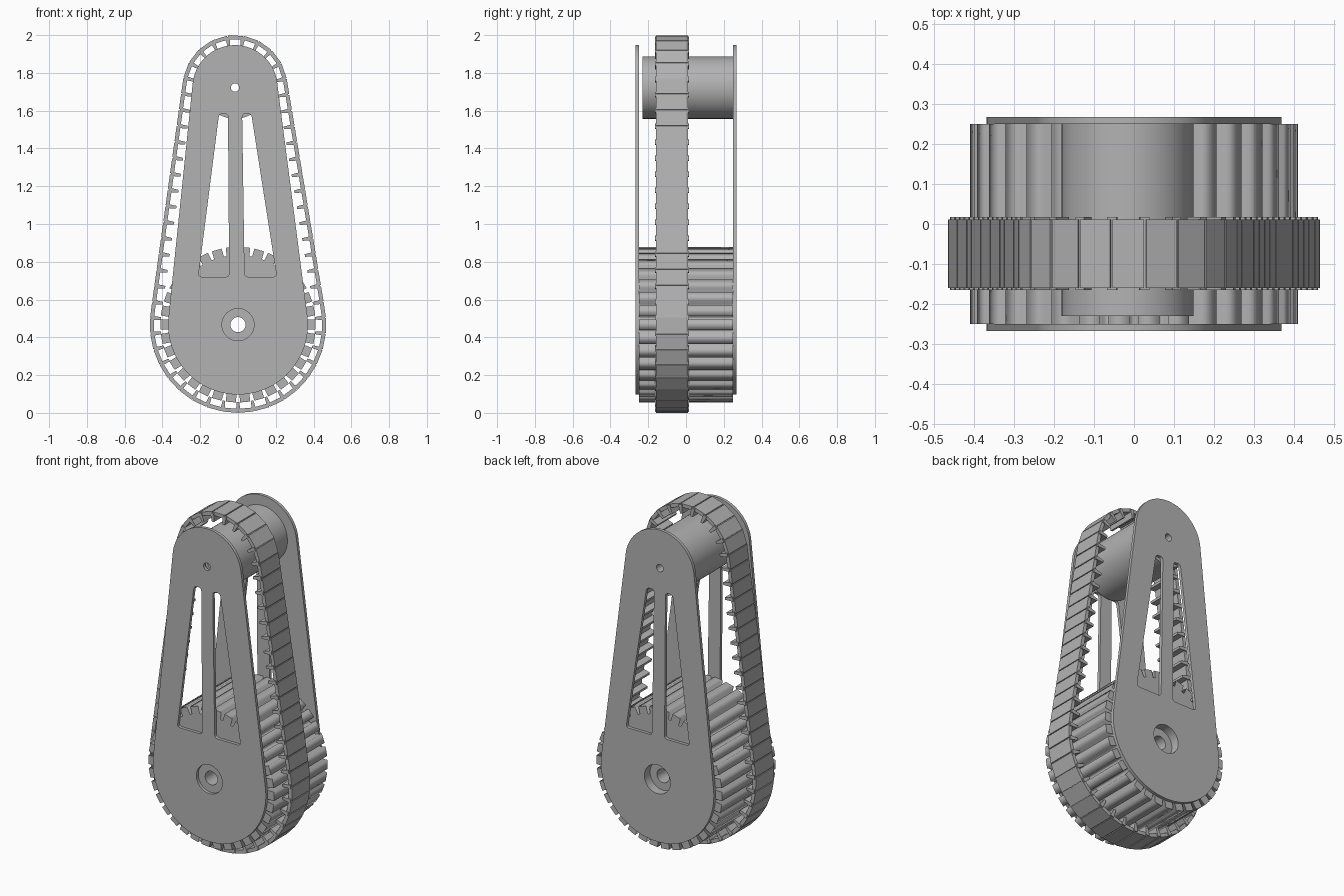
import bpy, bmesh, math
from mathutils import Vector

old = bpy.data.objects.get("Cube")
if old:
    bpy.data.objects.remove(old, do_unlink=True)

grey = bpy.data.materials.new("plain_grey")
grey.use_nodes = True
grey.diffuse_color = (0.45, 0.45, 0.45, 1)
grey.node_tree.nodes["Principled BSDF"].inputs["Base Color"].default_value = grey.diffuse_color

LOW = Vector((0, 0.467))        # drive axle
HIGH = Vector((-0.016, 1.722))  # upper roller axle
TEETH, LINKS = 34, 57


def polar(r, a):
    return Vector((r * math.cos(a), r * math.sin(a)))


def arc(c, r, a0, a1, n):
    return [c + polar(r, a0 + (a1 - a0) * i / n) for i in range(n + 1)]


def circle(c, r, n=48):
    return arc(c, r, 0, 2 * math.pi, n)[:-1]


def teardrop(big, small, n):
    """Outline wrapped tightly round both axles."""
    d = HIGH - LOW
    phi = math.atan2(d.y, d.x)
    half = math.pi / 2 - math.asin((big - small) / d.length)
    return (arc(HIGH, small, phi - half, phi + half, n)
            + arc(LOW, big, phi + half, phi + 2 * math.pi - half, n))


def rounded(corners, r):
    pts = []
    for i, c in enumerate(corners):
        a = c + (corners[i - 1] - c).normalized() * r
        b = c + (corners[(i + 1) % len(corners)] - c).normalized() * r
        for k in range(5):
            t = k / 4
            pts.append(a * (1 - t) ** 2 + c * 2 * t * (1 - t) + b * t * t)
    return pts


def finish(name, bm, smooth=False):
    mesh = bpy.data.meshes.new(name)
    bmesh.ops.recalc_face_normals(bm, faces=bm.faces)
    bm.to_mesh(mesh)
    bm.free()
    mesh.materials.clear()
    mesh.materials.append(grey)
    obj = bpy.data.objects.new(name, mesh)
    bpy.context.collection.objects.link(obj)
    if smooth:
        bpy.ops.object.select_all(action='DESELECT')
        obj.select_set(True)
        bpy.context.view_layer.objects.active = obj
        bpy.ops.object.shade_smooth_by_angle(angle=math.radians(30))
    return obj


def cut_sheet(bm, loops, y0, y1):
    """Extruded outline (first loop) with holes (other loops)."""
    curve = bpy.data.curves.new("profile", 'CURVE')
    curve.dimensions = '2D'
    curve.fill_mode = 'BOTH'
    curve.extrude = (y1 - y0) / 2
    for loop in loops:
        s = curve.splines.new('POLY')
        s.points.add(len(loop) - 1)
        for p, q in zip(s.points, loop):
            p.co = (q.x, q.y, 0, 1)
        s.use_cyclic_u = True
    helper = bpy.data.objects.new("profile", curve)
    bpy.context.collection.objects.link(helper)
    deps = bpy.context.evaluated_depsgraph_get()
    mesh = bpy.data.meshes.new_from_object(helper.evaluated_get(deps))
    for v in mesh.vertices:
        x, y, z = v.co
        v.co = (x, (y0 + y1) / 2 - z, y)
    bm.from_mesh(mesh)
    bpy.data.objects.remove(helper, do_unlink=True)
    bpy.data.curves.remove(curve)
    bpy.data.meshes.remove(mesh)
    bmesh.ops.remove_doubles(bm, verts=bm.verts, dist=1e-5)


def prism(bm, pts, y0, y1):
    front = [bm.verts.new((p.x, y0, p.y)) for p in pts]
    back = [bm.verts.new((p.x, y1, p.y)) for p in pts]
    bm.faces.new(front)
    bm.faces.new(back[::-1])
    for i in range(len(pts)):
        j = (i + 1) % len(pts)
        bm.faces.new((front[i], back[i], back[j], front[j]))


# Side plates with two tapered windows and axle holes
left_window = [Vector(p) for p in ((-0.21, 0.72), (-0.047, 0.72), (-0.053, 1.585), (-0.1, 1.585))]
right_window = [Vector(p) for p in ((0.035, 0.72), (0.205, 0.72), (0.07, 1.585), (0.022, 1.585))]
plate = [teardrop(0.37, 0.225, 40), rounded(left_window, 0.02), rounded(right_window, 0.02),
         circle(LOW, 0.085), circle(HIGH, 0.022, 24)]
for name, y0, y1 in (("front_plate", -0.268, -0.25), ("back_plate", 0.25, 0.268)):
    bm = bmesh.new()
    cut_sheet(bm, plate, y0, y1)
    finish(name, bm, True)

# Drive drum with narrow grooves and a counterbored back end
step = 2 * math.pi / TEETH
rim = []
for i in range(TEETH):
    a = -math.pi / 2 + i * step
    rim += [LOW + polar(r, a + da) for r, da in
            ((0.412, -0.028), (0.368, -0.02), (0.368, 0.02), (0.412, 0.028))]
for name, bore, y0, y1 in (("drive_drum", 0.04, -0.25, 0.215), ("drive_drum_back", 0.085, 0.215, 0.25)):
    bm = bmesh.new()
    cut_sheet(bm, [rim, circle(LOW, bore)], y0, y1)
    finish(name, bm)

# Upper roller
bm = bmesh.new()
cut_sheet(bm, [circle(HIGH, 0.165, 64), circle(HIGH, 0.022, 24)], -0.23, 0.25)
finish("upper_roller", bm, True)

# Belt path, divided into equal links starting at the lowest point
path = teardrop(0.467, 0.278, 300)
low = min(range(len(path)), key=lambda i: path[i].y)
path = path[low:] + path[:low + 1]
total = sum((b - a).length for a, b in zip(path, path[1:]))
joints, run = [], 0
for a, b in zip(path, path[1:]):
    seg = (b - a).length
    while len(joints) < LINKS and len(joints) * total / LINKS <= run + seg:
        joints.append(a.lerp(b, (len(joints) * total / LINKS - run) / max(seg, 1e-9)))
    run += seg

# Belt links, with an inward tooth behind every joint
links, teeth = bmesh.new(), bmesh.new()
for i, p in enumerate(joints):
    nxt, prev = joints[(i + 1) % LINKS], joints[i - 1]
    t = (nxt - p).normalized()
    inward = Vector((-t.y, t.x)) * 0.021
    a, b = p + t * 0.003, nxt - t * 0.003
    prism(links, [a, b, b + inward, a + inward], -0.16, 0.011)
    t = (nxt - prev).normalized()
    n = Vector((-t.y, t.x))
    prism(teeth, [p + n * d + t * w for d, w in
                  ((0.006, -0.012), (0.006, 0.012), (0.058, 0.007), (0.058, -0.007))],
          -0.165, 0.017)
finish("belt_links", links)
finish("belt_teeth", teeth)
